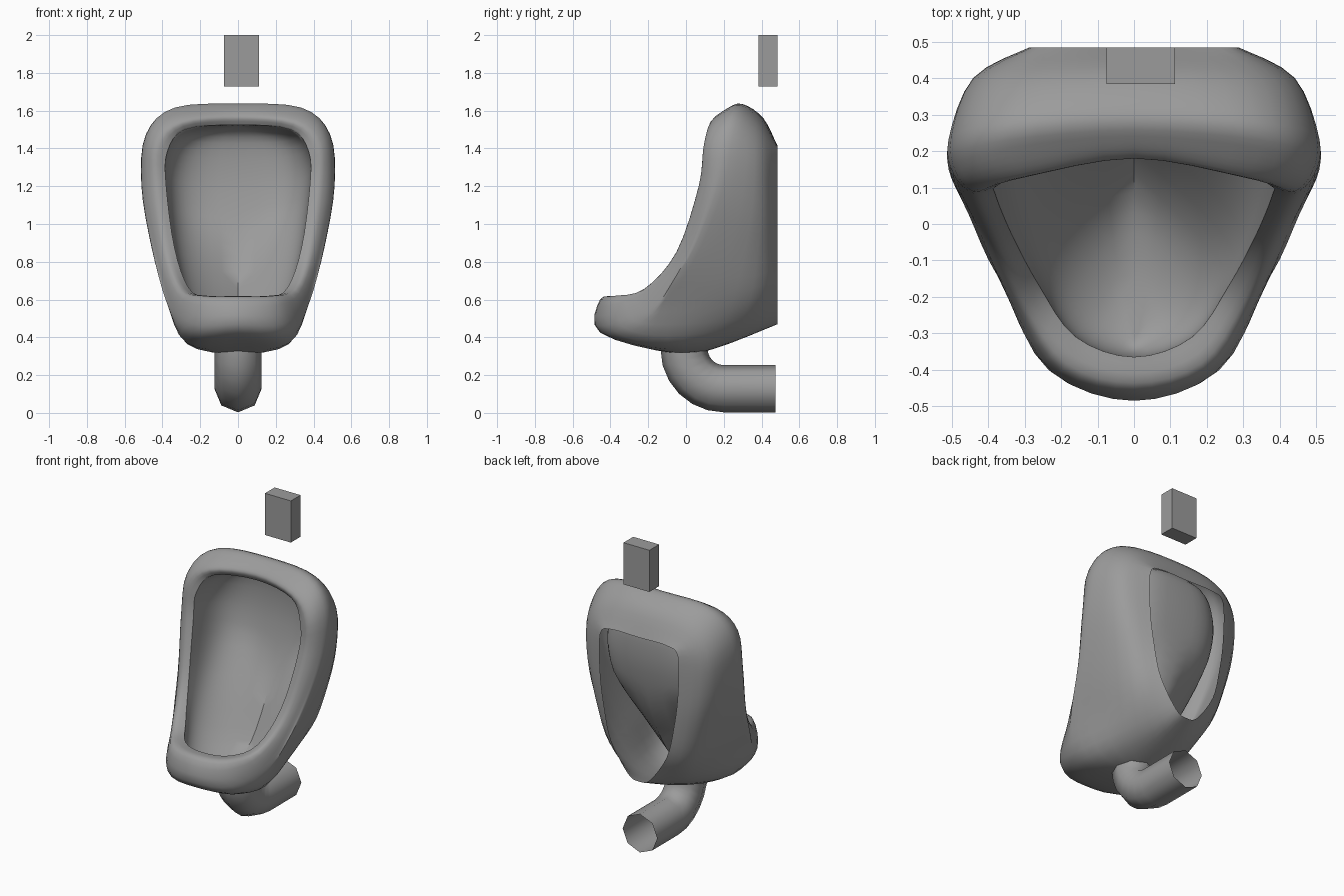
import bpy, bmesh, math
from mathutils import Vector as V

if "Cube" in bpy.data.objects:
    bpy.data.objects.remove(bpy.data.objects["Cube"])

GREY = bpy.data.materials.new("mid_grey")
GREY.diffuse_color = (.33, .33, .33, 1)
GREY.use_nodes = True
GREY.node_tree.nodes["Principled BSDF"].inputs["Base Color"].default_value = GREY.diffuse_color


def spline(p0, p1, p2, p3, t):
    return 0.5 * (2 * p1 + (p2 - p0) * t + (2 * p0 - 5 * p1 + 4 * p2 - p3) * t * t
                  + (3 * p1 - p0 - 3 * p2 + p3) * t ** 3)


def smooth(pts, n, mirrored=False):
    """Smooth curve through points; mirrored ends continue across x = 0."""
    flip = lambda p: V((-p.x, p.y, p.z))
    a, b = (flip(pts[1]), flip(pts[-2])) if mirrored else (pts[0], pts[-1])
    q = [a] + pts + [b]
    out = [spline(*q[i:i + 4], k / n) for i in range(len(pts) - 1) for k in range(n)]
    return out + [pts[-1].copy()]


def add_grid(bm, rows, closed=False):
    vs = [[bm.verts.new(p) for p in r] for r in rows]
    for a, b in zip(vs, vs[1:]):
        m = len(a)
        for j in range(m if closed else m - 1):
            k = (j + 1) % m
            bm.faces.new((a[j], a[k], b[k], b[j]))


def finish(bm, name, angle=40):
    bmesh.ops.remove_doubles(bm, verts=bm.verts, dist=0.0005)
    bmesh.ops.recalc_face_normals(bm, faces=bm.faces)
    me = bpy.data.meshes.new(name)
    bm.to_mesh(me)
    bm.free()
    me.materials.append(GREY)
    ob = bpy.data.objects.new(name, me)
    bpy.context.collection.objects.link(ob)
    bpy.ops.object.select_all(action='DESELECT')
    ob.select_set(True)
    bpy.context.view_layer.objects.active = ob
    bpy.ops.object.shade_smooth_by_angle(angle=math.radians(angle))
    return ob


# Half loops of the bowl, each from top centre round the side to bottom centre
back_edge = [(x, .485, z) for x, z in ((0, 1.41), (.2, 1.41), (.28, 1.36), (.28, 1.1),
                                       (.25, .88), (.2, .68), (.08, .5), (0, .47))]
outer_back = [(0, .41, 1.56), (.3, .4, 1.53), (.43, .4, 1.38), (.43, .4, 1.12),
              (.38, .38, .86), (.30, .34, .6), (.17, .25, .41), (0, .15, .34)]
outer_wide = [(0, .3, 1.635), (.33, .28, 1.615), (.485, .25, 1.47), (.508, .2, 1.2),
              (.455, .08, .88), (.375, -.07, .6), (.27, -.1, .365), (0, -.06, .315)]
outer_front = [(0, .225, 1.612), (.34, .19, 1.585), (.475, .15, 1.455), (.492, .115, 1.2),
               (.44, .01, .87), (.365, -.16, .58), (.245, -.375, .43), (0, -.455, .425)]
rim = [(0, .18, 1.567), (.3, .13, 1.54), (.43, .095, 1.42), (.435, .068, 1.2),
       (.385, -.05, .85), (.31, -.23, .648), (.195, -.4, .605), (0, -.455, .6)]
inner_edge = [(0, .195, 1.525), (.28, .15, 1.50), (.375, .105, 1.38), (.38, .08, 1.2),
              (.335, -.03, .87), (.26, -.17, .66), (.16, -.31, .615), (0, -.365, .615)]
spine = [(0, y, z) for y, z in ((.33, 1.52), (.41, 1.46), (.43, 1.3), (.41, 1.1),
                                (.34, .83), (.14, .5), (-.08, .415), (-.3, .43))]

# Bowl: outer shell and rolled rim, then the rounded basin down to its spine
N = 4
loops = [smooth([V(p) for p in r], N, True)
         for r in (back_edge, outer_back, outer_wide, outer_front, rim, inner_edge)]
bm = bmesh.new()
add_grid(bm, [smooth(list(col), N) for col in zip(*loops)])
base = smooth([V(p) for p in spine], N, True)
basin = []
for s in range(13):
    a = s / 12 * math.pi / 2
    c, d = max(math.cos(a), 0) ** .65, math.sin(a) ** .65
    row = []
    for i, (e, b) in enumerate(zip(loops[-1], base)):
        w = min(max((i / N - 3.2) / 2.3, 0), 1)     # low walls drop before moving in
        f = d * (1 - w) + (1 - c) * w
        row.append(V((e.x * c, e.y + (b.y - e.y) * f, e.z + (b.z - e.z) * d)))
    basin.append(row)
add_grid(bm, basin)
bmesh.ops.remove_doubles(bm, verts=bm.verts, dist=0.0005)
both = bmesh.ops.duplicate(bm, geom=bm.verts[:] + bm.edges[:] + bm.faces[:])["geom"]
for v in both:
    if isinstance(v, bmesh.types.BMVert):
        v.co.x = -v.co.x
finish(bm, "urinal_bowl", 50)

# Drain pipe: open octagonal tube bending to the wall
R, B = .125, .21
path = [(-.01, .435, 0)]
path += [(.2 - B * math.cos(a), .338 - B * math.sin(a), a)
         for a in (i / 6 * math.pi / 2 for i in range(7))]
path += [(.475, .128, math.pi / 2)]
bm = bmesh.new()
rows = []
for y, z, a in path:
    side = V((0, math.cos(a), math.sin(a)))
    rows.append([V((R * math.cos(t), y, z)) + side * R * math.sin(t)
                 for t in (k * math.pi / 4 for k in range(8))])
add_grid(bm, rows, True)
finish(bm, "drain_pipe", 60)

# Sensor box on the wall above
bm = bmesh.new()
bmesh.ops.create_cube(bm, size=1)
for v in bm.verts:
    v.co = V((.0185 + v.co.x * .187, .435 + v.co.y * .1, 1.864 + v.co.z * .272))
finish(bm, "sensor_box", 30)
